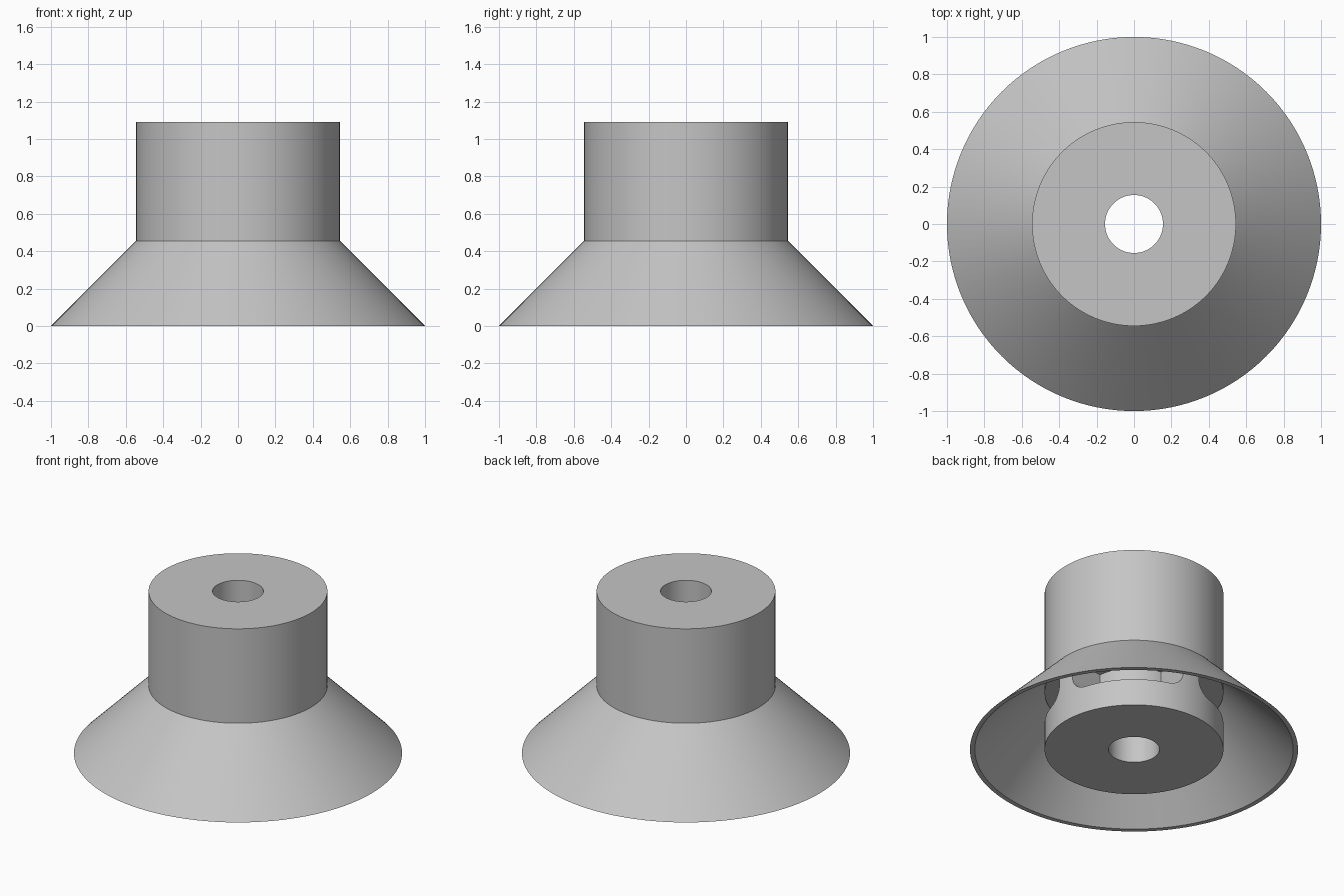
import bpy, bmesh, math

cube = bpy.data.objects.get("Cube")
if cube:
    bpy.data.objects.remove(cube, do_unlink=True)

HUB_R, BORE_R, CORE_R = 0.545, 0.155, 0.30
HEIGHT, WALL = 1.09, 0.03
SEGMENTS = 128

grey = bpy.data.materials.new("light grey")
grey.use_nodes = True
colour = (0.56, 0.56, 0.56, 1)
grey.diffuse_color = colour
grey.node_tree.nodes["Principled BSDF"].inputs["Base Color"].default_value = colour


def make_object(name, bm):
    bmesh.ops.recalc_face_normals(bm, faces=bm.faces[:])
    mesh = bpy.data.meshes.new(name)
    bm.to_mesh(mesh)
    bm.free()
    mesh.materials.append(grey)
    obj = bpy.data.objects.new(name, mesh)
    bpy.context.collection.objects.link(obj)
    return obj


def join_rings(bm, rings, closed):
    """Bridge neighbouring closed loops of vertices with quads."""
    count = len(rings)
    for i in range(count if closed else count - 1):
        a, b = rings[i], rings[(i + 1) % count]
        for j in range(len(a)):
            k = (j + 1) % len(a)
            bm.faces.new((a[j], a[k], b[k], b[j]))


def section(bm, angle, points):
    """Place (radius, z) points at one angle around the axis."""
    c, s = math.cos(angle), math.sin(angle)
    return [bm.verts.new((r * c, r * s, z)) for r, z in points]


# Hub, bore and thin flared skirt turned as one solid
skirt_top = 1 - HUB_R
profile = [(BORE_R, 0), (HUB_R, 0), (HUB_R, skirt_top - WALL), (1 - WALL, 0),
           (1, 0), (HUB_R, skirt_top), (HUB_R, HEIGHT), (BORE_R, HEIGHT)]
bm = bmesh.new()
join_rings(bm, [section(bm, math.tau * i / SEGMENTS, profile)
                for i in range(SEGMENTS)], True)
body = make_object("flared_hub", bm)

# Four pockets with radial sides and rounded lower corners under the skirt
FLOOR, CEILING, ROUND = 0.18, 0.40, 0.10
HALF = math.radians(38.5)
STEPS = 32
bm = bmesh.new()
for quarter in range(4):
    middle = math.radians(45 + 90 * quarter)
    rings = []
    for i in range(STEPS + 1):
        offset = HALF * math.sin(math.pi * (i / STEPS - 0.5))
        inset = max(0, ROUND - (HALF - abs(offset)) * HUB_R)
        low = FLOOR + ROUND - math.sqrt(max(0, ROUND ** 2 - inset ** 2))
        rings.append(section(bm, middle + offset,
                             [(CORE_R, low), (HUB_R + 0.015, low),
                              (HUB_R + 0.015, CEILING), (CORE_R, CEILING)]))
    join_rings(bm, rings, False)
    bm.faces.new(rings[0])
    bm.faces.new(rings[-1])
cutter = make_object("pocket_cutter", bm)
cutter.hide_render = True

bpy.ops.object.select_all(action="DESELECT")
body.select_set(True)
bpy.context.view_layer.objects.active = body
cut = body.modifiers.new("pockets", "BOOLEAN")
cut.operation = "DIFFERENCE"
cut.solver = "EXACT"
cut.object = cutter
bpy.ops.object.modifier_apply(modifier=cut.name)
bpy.data.objects.remove(cutter, do_unlink=True)

bpy.ops.object.shade_smooth_by_angle(angle=math.radians(30))
